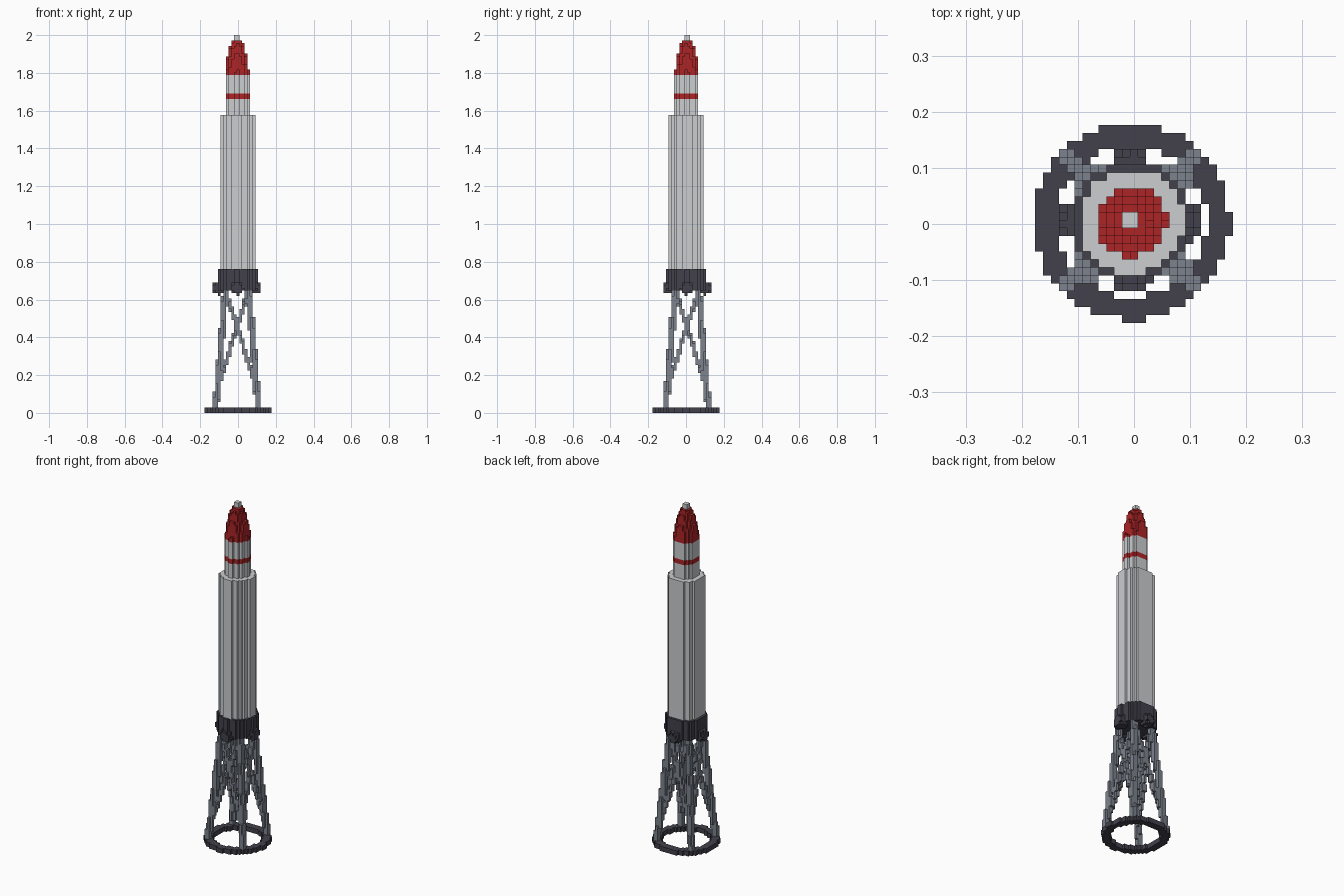
import bpy
import bmesh
from math import floor, sqrt
from mathutils import Vector

if "Cube" in bpy.data.objects:
    bpy.data.objects.remove(bpy.data.objects["Cube"])

CELL = 2 / 142                      # edge of one block
AXIS = Vector((-0.35, 0.35, 0))     # rocket axis measured in blocks
DIRECTIONS = [Vector(d) for d in ((1, 0, 0), (-1, 0, 0), (0, 1, 0),
                                  (0, -1, 0), (0, 0, 1), (0, 0, -1))]


def material(name, colour):
    mat = bpy.data.materials.new(name)
    mat.use_nodes = True
    mat.diffuse_color = (*colour, 1)
    mat.node_tree.nodes["Principled BSDF"].inputs["Base Color"].default_value = (*colour, 1)
    return mat


WHITE = material("pale grey paint", (0.60, 0.61, 0.63))
RED = material("red paint", (0.42, 0.018, 0.02))
DARK = material("charcoal metal", (0.055, 0.053, 0.072))
STEEL = material("steel grey", (0.20, 0.225, 0.27))


def fill(low, high, inside, reach=13):
    """Blocks between two heights whose centres pass a test."""
    cells = set()
    for k in range(low, high):
        for i in range(-reach, reach + 1):
            for j in range(-reach, reach + 1):
                if inside(Vector((i, j, k + 0.5)) - AXIS):
                    cells.add((i, j, k))
    return cells


def disc(low, high, radius, hole=0):
    return fill(low, high, lambda p: hole <= p.xy.length <= radius)


def bar(start, end, thickness):
    """Blocks along a slanted strut, one round stamp per layer."""
    start, end = Vector(start), Vector(end)

    def inside(p):
        t = (p.z - start.z) / (end.z - start.z)
        return (p - start.lerp(end, t)).length <= thickness
    return fill(floor(start.z), floor(end.z), inside, 10)


def build(name, cells, mat):
    """Skin a set of blocks with outward faces and merge flat areas."""
    bm = bmesh.new()
    for cell in cells:
        centre = Vector(cell) + Vector((0, 0, 0.5))
        for d in DIRECTIONS:
            if tuple(int(c) for c in Vector(cell) + d) in cells:
                continue
            a = Vector((d.y, d.z, d.x)) / 2
            b = d.cross(a)
            middle = centre + d / 2
            bm.faces.new([bm.verts.new((middle + s * a + t * b) * CELL)
                          for s, t in ((-1, -1), (1, -1), (1, 1), (-1, 1))])
    bmesh.ops.remove_doubles(bm, verts=bm.verts[:], dist=CELL / 10)
    bmesh.ops.dissolve_limit(bm, angle_limit=0.01, verts=bm.verts[:], edges=bm.edges[:])
    mesh = bpy.data.meshes.new(name)
    bm.to_mesh(mesh)
    bm.free()
    mesh.materials.append(mat)
    obj = bpy.data.objects.new(name, mesh)
    bpy.context.collection.objects.link(obj)


# Launch stand: base ring, four leaning legs and crossed braces
build("base_ring", disc(0, 2, 12.43, 9.5), DARK)
CORNERS = [(1, 1), (-1, 1), (-1, -1), (1, -1)]
BASE, TOP = 8.0, 4.3
legs, braces = set(), set()
for n, (x, y) in enumerate(CORNERS):
    legs |= bar((x * BASE, y * BASE, 2), (x * TOP, y * TOP, 46), 1.2)
    for u, v in (CORNERS[n - 1], CORNERS[(n + 1) % 4]):
        braces |= bar((x * 7.1, y * 7.1, 10), (u * TOP, v * TOP, 46), 0.85)
build("stand_legs", legs, STEEL)
build("stand_braces", braces - legs, STEEL)

# Engine section with four rounded nozzles
build("engine_skirt", disc(46, 54, 7.45), DARK)
nozzles = set()
for x, y in ((1, 0), (-1, 0), (0, 1), (0, -1)):
    hub = Vector((x * 6.9, y * 6.9, 46.9))
    nozzles |= fill(44, 50, lambda p: (p - hub).length <= 2.45)
build("steering_nozzles", nozzles, DARK)

# Main body and narrower upper stage
build("main_body", disc(54, 112, 6.6), WHITE)
build("upper_stage_lower", disc(112, 118, 4.45), WHITE)
build("upper_stage_band", disc(118, 120, 4.45), RED)
build("upper_stage_upper", disc(120, 127, 4.45), WHITE)

# Curved nose cone and its tip
build("nose_cone", fill(127, 140, lambda p: p.xy.length <=
      4.45 * sqrt(max(0, 1 - ((p.z - 127) / 14.5) ** 1.5))), RED)
build("nose_tip", disc(140, 142, 1.1), WHITE)
